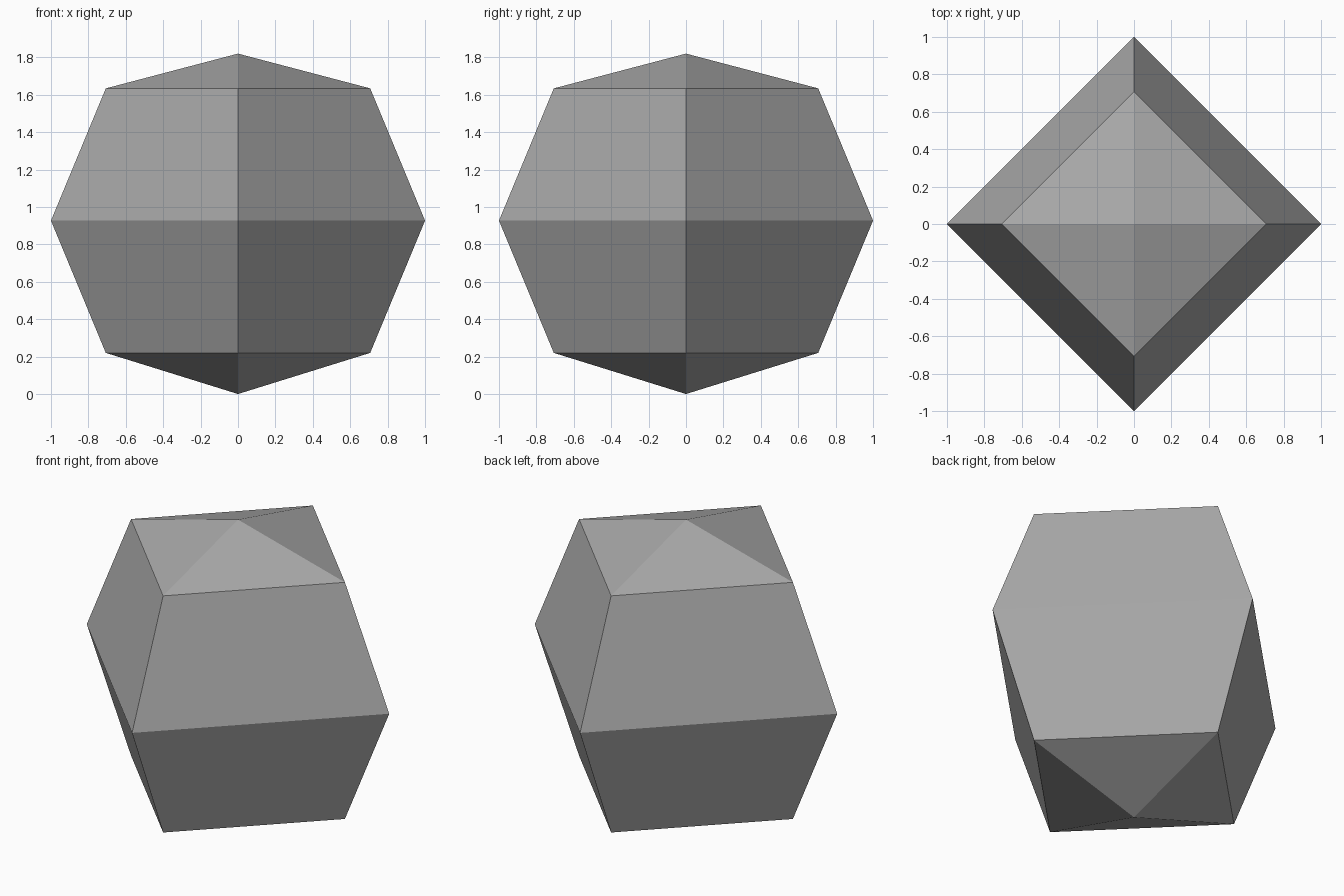
import bpy
import bmesh
from math import cos, sin, pi

default = bpy.data.objects.get("Cube")
if default:
    bpy.data.objects.remove(default, do_unlink=True)

SIDES = 4
TOP = 1.82
RINGS = [(0.707, 0.22), (1.0, 0.927), (0.707, 1.634)]  # radius, height

# Plain grey stone
grey = bpy.data.materials.new("mid grey")
grey.use_nodes = True
colour = (0.4, 0.4, 0.4, 1)
grey.diffuse_color = colour
grey.node_tree.nodes["Principled BSDF"].inputs["Base Color"].default_value = colour

bm = bmesh.new()
# Square rings with corners on the axes
loops = [[bm.verts.new((r * cos(2 * pi * i / SIDES), r * sin(2 * pi * i / SIDES), z))
          for i in range(SIDES)] for r, z in RINGS]
bottom = bm.verts.new((0, 0, 0))
top = bm.verts.new((0, 0, TOP))

for i in range(SIDES):
    j = (i + 1) % SIDES
    # Side walls
    for low, high in zip(loops, loops[1:]):
        bm.faces.new((low[i], low[j], high[j], high[i]))
    # Shallow pyramid caps
    bm.faces.new((loops[-1][i], loops[-1][j], top))
    bm.faces.new((loops[0][j], loops[0][i], bottom))

bmesh.ops.recalc_face_normals(bm, faces=bm.faces)
mesh = bpy.data.meshes.new("faceted_stone")
bm.to_mesh(mesh)
bm.free()
mesh.materials.append(grey)
stone = bpy.data.objects.new("faceted_stone", mesh)
bpy.context.collection.objects.link(stone)
